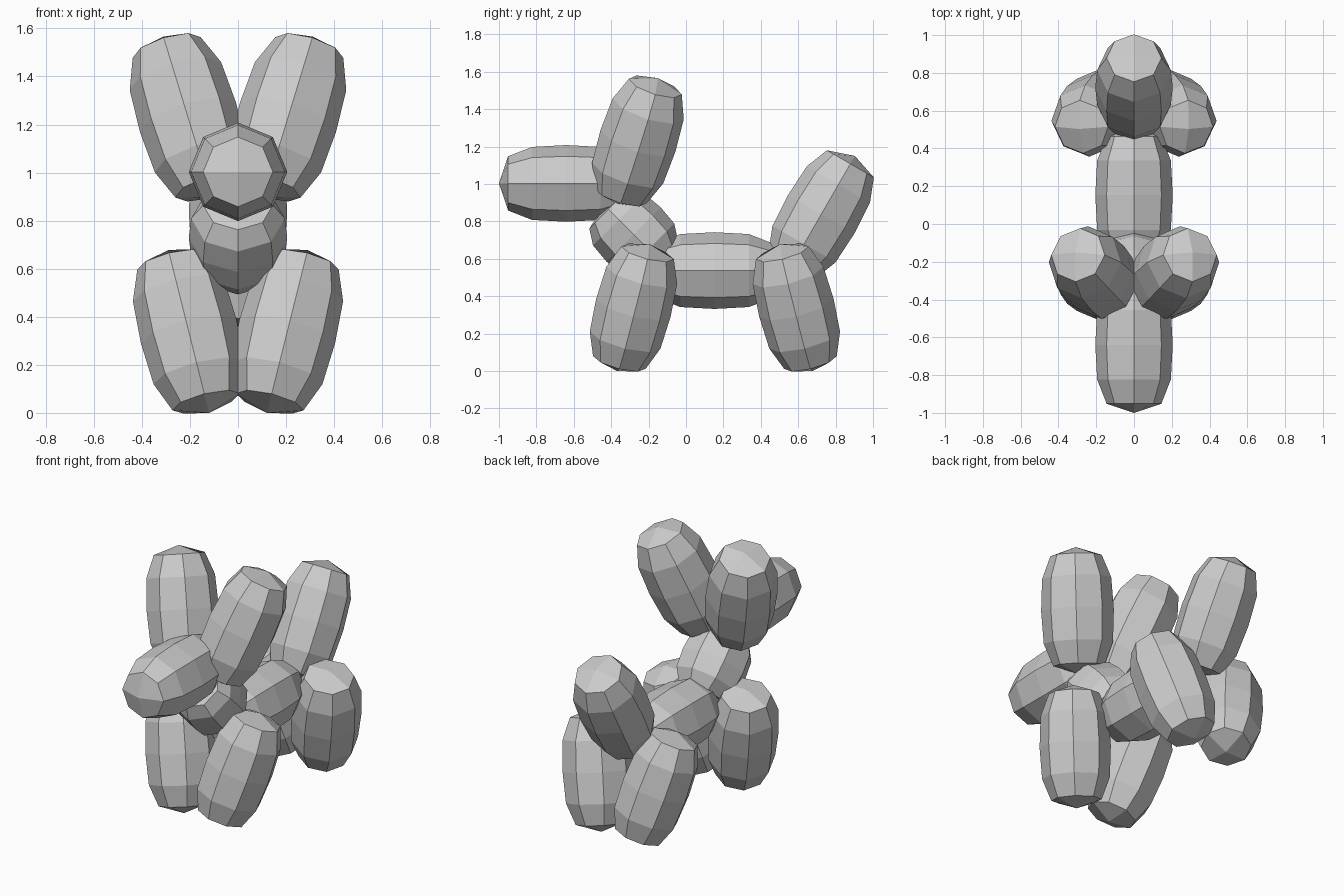
import bpy, bmesh
from math import sin, cos, pi, radians

if "Cube" in bpy.data.objects:
    bpy.data.objects.remove(bpy.data.objects["Cube"])

# Capsule profile: (fraction of half length, radius), from the bottom ring up
RINGS = [(-0.865, 0.145), (-0.51, 0.195), (0, 0.205), (0.51, 0.195), (0.865, 0.145)]


def balloon(name, loc, tilt_x, tilt_y=0, half=0.36, scale=1.0):
    """Eight-sided flat-shaded capsule with four-quad end caps."""
    bm = bmesh.new()
    rings = [[bm.verts.new((r * cos(i * pi / 4), r * sin(i * pi / 4), f * half))
              for i in range(8)] for f, r in RINGS]
    for a, b in zip(rings, rings[1:]):
        for i in range(8):
            j = (i + 1) % 8
            bm.faces.new((a[i], a[j], b[j], b[i]))
    for ring, z in ((rings[0], -half), (rings[-1], half)):
        pole = bm.verts.new((0, 0, z))
        for i in range(0, 8, 2):
            bm.faces.new((pole, ring[i], ring[i + 1], ring[(i + 2) % 8]))
    bmesh.ops.recalc_face_normals(bm, faces=bm.faces)
    mesh = bpy.data.meshes.new(name)
    bm.to_mesh(mesh)
    bm.free()
    ob = bpy.data.objects.new(name, mesh)
    ob.location = loc
    ob.rotation_euler = (radians(tilt_x), radians(tilt_y), 0)
    ob.scale = (scale,) * 3
    bpy.context.collection.objects.link(ob)
    return ob


# Centre line: head, neck, body, tail
balloon("snout", (0, -0.64, 1.003), 90)
balloon("neck", (0, -0.28, 0.73), 45, half=0.22)
balloon("body", (0, 0.153, 0.537), 90)
balloon("tail", (0, 0.723, 0.838), -30)

# Paired ears and legs, leaning outwards at the top
for side, s in (("right", 1), ("left", -1)):
    balloon("ear_" + side, (s * 0.208, -0.257, 1.23), -17, s * 17, scale=1.02)
    balloon("front_leg_" + side, (s * 0.205, -0.281, 0.339), -14, s * 14)
    balloon("back_leg_" + side, (s * 0.205, 0.59, 0.339), 14, s * 14)
